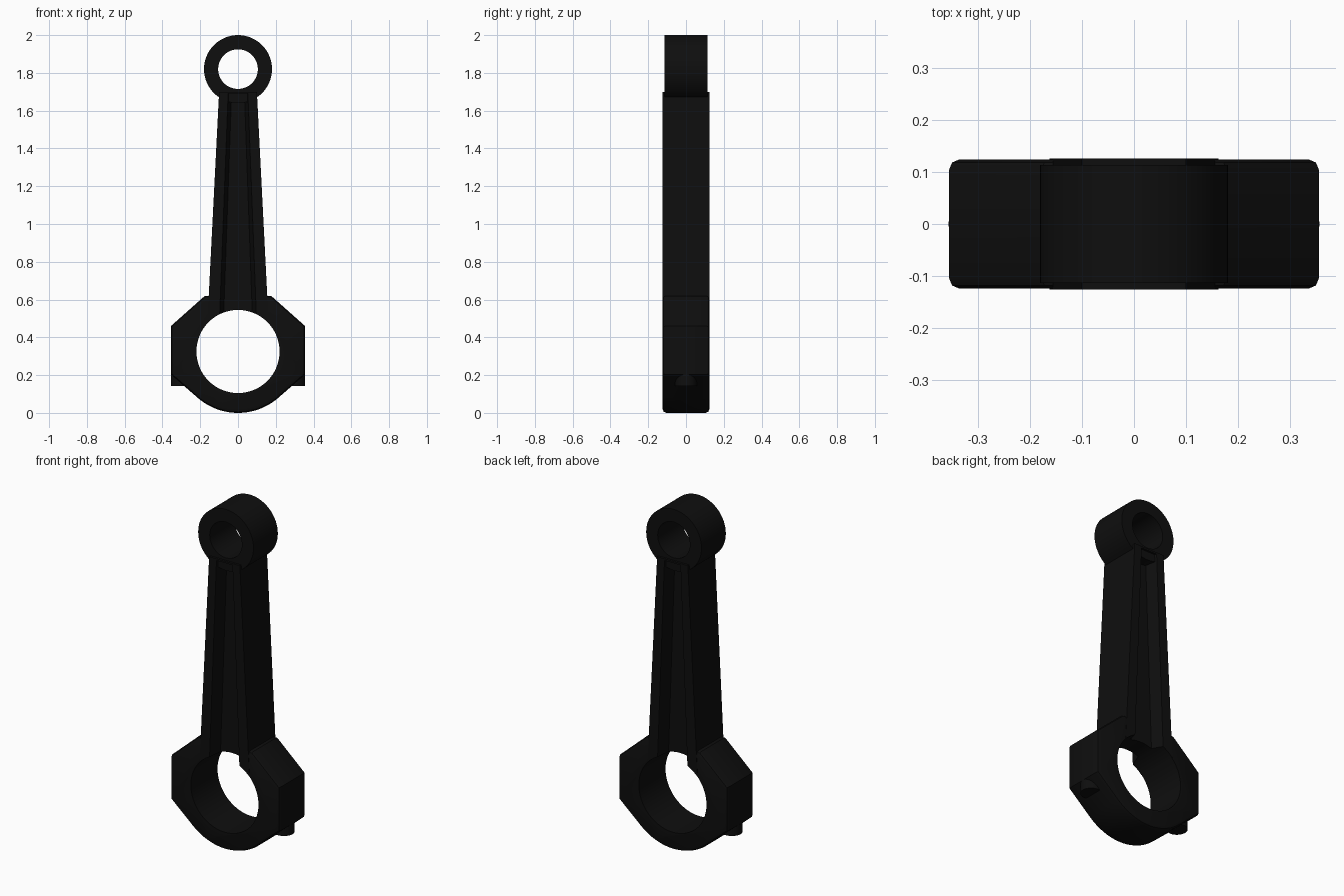
import bpy, bmesh, math

if "Cube" in bpy.data.objects:
    bpy.data.objects.remove(bpy.data.objects["Cube"])

steel = bpy.data.materials.new("black_steel")
steel.diffuse_color = (0.0045, 0.0045, 0.0045, 1)
steel.use_nodes = True
steel.node_tree.nodes["Principled BSDF"].inputs["Base Color"].default_value = steel.diffuse_color


def make(name, bm):
    bmesh.ops.recalc_face_normals(bm, faces=bm.faces)
    me = bpy.data.meshes.new(name)
    bm.to_mesh(me)
    bm.free()
    me.materials.append(steel)
    ob = bpy.data.objects.new(name, me)
    bpy.context.collection.objects.link(ob)
    return ob


def loft(name, a, b):
    """Solid between two rings of points."""
    bm = bmesh.new()
    va = [bm.verts.new(p) for p in a]
    vb = [bm.verts.new(p) for p in b]
    n = len(a)
    bm.faces.new(va)
    bm.faces.new(vb[::-1])
    for i in range(n):
        bm.faces.new((va[i], va[(i + 1) % n], vb[(i + 1) % n], vb[i]))
    return make(name, bm)


def prism(name, pts, h):
    """Extrude an x-z outline from y=-h to y=h."""
    return loft(name, [(x, -h, z) for x, z in pts], [(x, h, z) for x, z in pts])


def circle(cz, r, n=64):
    return [(r * math.cos(2 * math.pi * i / n), cz + r * math.sin(2 * math.pi * i / n))
            for i in range(n)]


def apply(ob, name):
    bpy.context.view_layer.objects.active = ob
    bpy.ops.object.modifier_apply(modifier=name)


def boolean(ob, other, op):
    m = ob.modifiers.new("bool", 'BOOLEAN')
    m.operation, m.object, m.solver = op, other, 'EXACT'
    apply(ob, m.name)
    bpy.data.objects.remove(other)


# Big end housing: shoulders, flat sides and round cap
right = [(0.175, 0.62), (0.355, 0.46), (0.355, 0.203)]
arc = [(0.325 * math.sin(math.radians(a)), 0.325 - 0.325 * math.cos(math.radians(a)))
       for a in [41 - 82 * i / 20 for i in range(21)]]
left = [(-x, z) for x, z in reversed(right)]
rod = prism("connecting_rod", right + arc + left, 0.124)
bm = bmesh.new()
bm.from_mesh(rod.data)
rim = [e for e in bm.edges if abs(e.verts[0].co.y - e.verts[1].co.y) < 1e-4]
bmesh.ops.bevel(bm, geom=rim, offset=0.02, segments=2, profile=0.5, affect='EDGES')
bm.to_mesh(rod.data)
bm.free()

# Tapered shank
shank = prism("shank", [(-0.162, 0.48), (0.162, 0.48), (0.1, 1.7), (-0.1, 1.7)], 0.1255)
boolean(rod, shank, 'UNION')

# I-beam channels on front and back, running into the bore
for s in (-1, 1):
    def ring(z, inner, outer):
        return [(-inner, s * 0.055, z), (inner, s * 0.055, z),
                (outer, s * 0.14, z), (-outer, s * 0.14, z)]
    boolean(rod, loft("channel", ring(0.4, 0.08, 0.106), ring(1.69, 0.034, 0.056)), 'DIFFERENCE')

# Small end eye and both bores
boolean(rod, prism("small_end", circle(1.82, 0.18), 0.113), 'UNION')
boolean(rod, prism("small_bore", circle(1.82, 0.105), 0.3), 'DIFFERENCE')
boolean(rod, prism("big_bore", circle(0.325, 0.22), 0.3), 'DIFFERENCE')

# Bolt heads under the cap ears
objs = [rod]
for s, side in ((-1, "left"), (1, "right")):
    bm = bmesh.new()
    bmesh.ops.create_cone(bm, cap_ends=True, segments=32, radius1=0.058, radius2=0.058, depth=0.06)
    bmesh.ops.translate(bm, verts=bm.verts, vec=(s * 0.298, 0, 0.172))
    objs.append(make("bolt_head_" + side, bm))

for ob in objs:
    bpy.ops.object.select_all(action='DESELECT')
    ob.select_set(True)
    bpy.context.view_layer.objects.active = ob
    bpy.ops.object.shade_smooth_by_angle(angle=math.radians(25))
